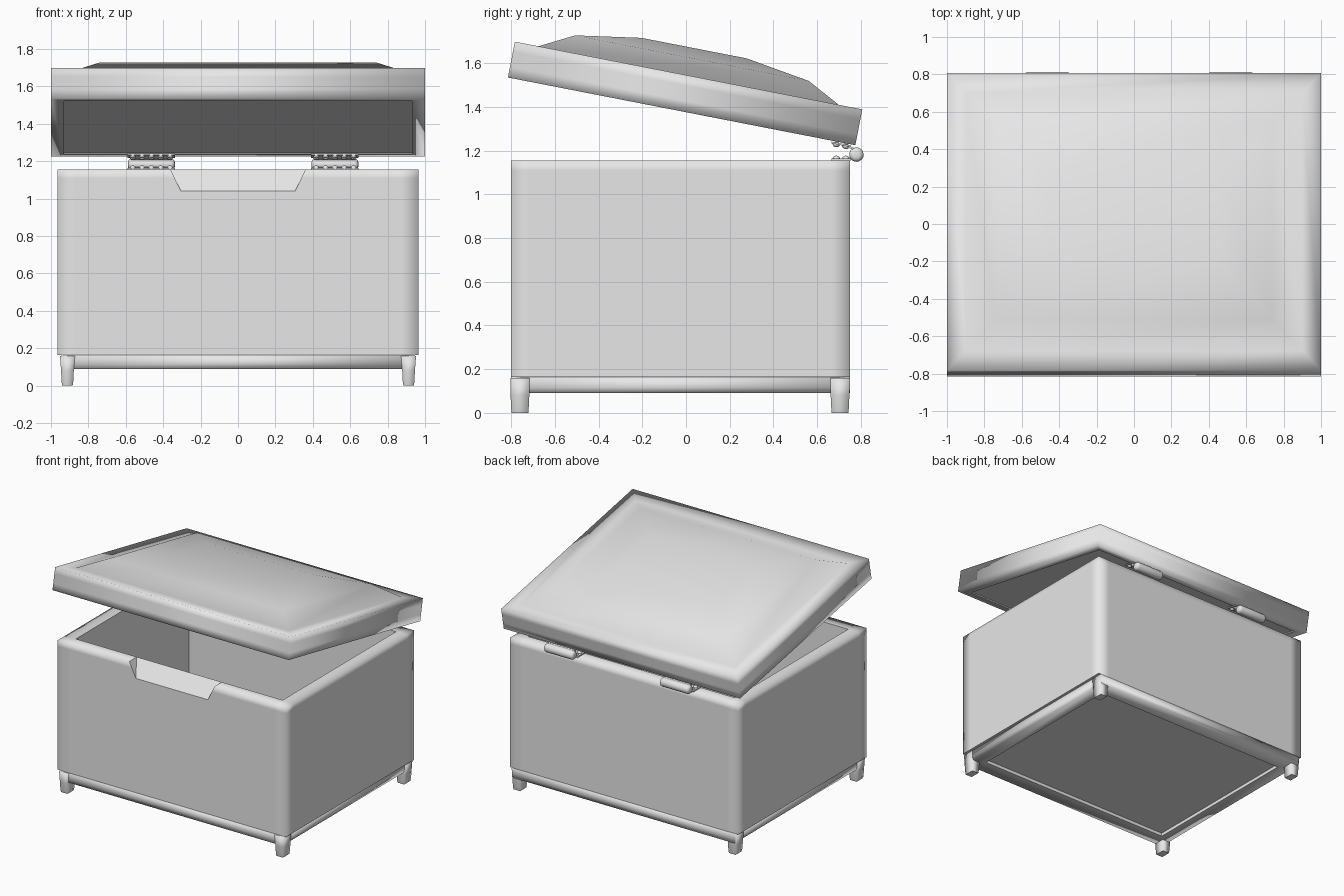
import bpy, bmesh, math
from mathutils import Vector, Matrix

cube = bpy.data.objects.get("Cube")
if cube:
    bpy.data.objects.remove(cube, do_unlink=True)

grey = bpy.data.materials.new("light_grey")
grey.use_nodes = True
COLOUR = (0.8, 0.8, 0.8, 1)
grey.diffuse_color = COLOUR
for node in grey.node_tree.nodes:
    if node.type == 'BSDF_PRINCIPLED':
        node.inputs["Base Color"].default_value = COLOUR


def make_object(name, bm, loc=(0, 0, 0), rot_x=0.0):
    bmesh.ops.recalc_face_normals(bm, faces=bm.faces)
    for f in bm.faces:
        f.smooth = True
    mesh = bpy.data.meshes.new(name)
    bm.to_mesh(mesh)
    bm.free()
    mesh.materials.append(grey)
    ob = bpy.data.objects.new(name, mesh)
    ob.location = loc
    ob.rotation_euler.x = rot_x
    bpy.context.collection.objects.link(ob)
    return ob


def loft(rings):
    """Stack of rectangles (half x, half y, z), closed at both ends."""
    bm = bmesh.new()
    loops = [[bm.verts.new((sx * hx, sy * hy, z))
              for sx, sy in ((-1, -1), (1, -1), (1, 1), (-1, 1))]
             for hx, hy, z in rings]
    for a, b in zip(loops, loops[1:]):
        for i in range(4):
            j = (i + 1) % 4
            bm.faces.new((a[i], a[j], b[j], b[i]))
    bm.faces.new(loops[0])
    bm.faces.new(loops[-1])
    return bm


def sharpen(bm, inside):
    """Keep the edges crisp where both ends satisfy the rule."""
    for e in bm.edges:
        if all(inside(v.co) for v in e.verts):
            e.smooth = False


def cut(bm, axis, positions):
    """Add flush supporting loops across an axis."""
    normal = Vector((0, 0, 0))
    normal[axis] = 1
    for p in positions:
        bmesh.ops.bisect_plane(bm, geom=bm.verts[:] + bm.edges[:] + bm.faces[:],
                               plane_co=normal * p, plane_no=normal)


def cutter(name, bm, loc=(0, 0, 0)):
    ob = make_object(name, bm, loc)
    ob.hide_render = True
    ob.hide_viewport = True
    return ob


# Box body: frame loops around flush panels
MID_Y = -0.025
HX, HY, TOP = 0.966, 0.775, 1.155
bm = loft([(HX, HY, 0.165), (HX, HY, 1.11), (HX, HY, TOP)])
cut(bm, 0, (-0.87, 0.87))
cut(bm, 1, (-0.69, 0.69))
body = make_object("chest_body", bm, (0, MID_Y, 0))

# Cavity and the sloped grip notch in the front rim
cavity = cutter("cavity_cutter", loft([(0.875, 0.685, 0.2), (0.875, 0.685, 1.4)]), (0, MID_Y, 0))
bm = bmesh.new()
for half, y, z in ((0.274, -0.85, 0.975), (0.373, -0.85, 1.182), (0.373, -0.69, 1.182)):
    for s in (-1, 1):
        bm.verts.new((s * half, y, z))
bmesh.ops.convex_hull(bm, input=bm.verts)
notch = cutter("notch_cutter", bm)

for tool in (cavity, notch):
    mod = body.modifiers.new("cut", 'BOOLEAN')
    mod.object = tool
    mod.solver = 'EXACT'
bpy.context.view_layer.update()
evaluated = body.evaluated_get(bpy.context.evaluated_depsgraph_get())
bm = bmesh.new()
bm.from_mesh(evaluated.to_mesh())
evaluated.to_mesh_clear()
sharpen(bm, lambda c: abs(c.x) < 0.88 and abs(c.y) < 0.688)
sharpen(bm, lambda c: abs(c.x) < 0.4 and c.y < -0.6 and c.z > 1.03)
sharpen(bm, lambda c: c.z < 0.17)
body.modifiers.clear()
bm.to_mesh(body.data)
bm.free()
for tool in (cavity, notch):
    bpy.data.objects.remove(tool, do_unlink=True)

# Base apron with a recessed underside
bm = loft([(0.84, 0.66, 0.115), (0.84, 0.66, 0.09), (0.935, HY, 0.09),
           (0.945, HY, 0.115), (0.945, HY, 0.166)])
sharpen(bm, lambda c: abs(c.x) < 0.9)
make_object("base_apron", bm, (0, MID_Y, 0))

# Four feet
for side, sx in (("right", -1), ("left", 1)):
    for end, y in (("front", -0.76), ("back", 0.705)):
        bm = loft([(0.028, 0.038, 0), (0.031, 0.04, 0.02),
                   (0.034, 0.043, 0.08), (0.04, 0.044, 0.16)])
        sharpen(bm, lambda c: c.z < 0.01)
        make_object(f"{end}_{side}_foot", bm, (sx * 0.912, y, 0))

# Raised lid: shallow underside recess, skirt and stepped dome
TILT = -math.atan2(0.31, 1.59)
bm = loft([(0.93, 0.745, 0.008), (0.93, 0.745, 0), (1, 0.81, 0), (1, 0.81, 0.05),
           (1, 0.81, 0.12), (1, 0.81, 0.167), (0.9, 0.70, 0.167),
           (0.74, 0.545, 0.248), (0.45, 0.245, 0.295)])
sharpen(bm, lambda c: abs(c.x) < 0.95 and c.z < 0.02)
make_object("lid", bm, (0, -0.02, 1.38), TILT)


def hinge_leaf(name, x, y, z, tilt, bump):
    """Thin plate with a row of rivets on its exposed side."""
    bm = loft([(0.127, 0.045, -0.004), (0.127, 0.045, 0.004)])
    for e in bm.edges:
        e.smooth = False
    for i in range(5):
        for row in (-0.022, 0.022):
            place = Matrix.Translation(((i - 2) * 0.05, row, bump * 0.004))
            bmesh.ops.create_uvsphere(bm, u_segments=10, v_segments=6, radius=0.017,
                                      matrix=place @ Matrix.Diagonal((1, 1, 0.8, 1)))
    make_object(name, bm, (x, y, z), tilt)


# Two hinges with a pill-shaped barrel behind
for side, x in (("right", -0.463), ("left", 0.518)):
    hinge_leaf(f"{side}_hinge_lower_leaf", x, 0.71, 1.16, 0, 1)
    hinge_leaf(f"{side}_hinge_upper_leaf", x, 0.71, 1.229, TILT, -1)
    bm = bmesh.new()
    bmesh.ops.create_cone(bm, cap_ends=True, segments=16, radius1=0.033, radius2=0.033,
                          depth=0.25, matrix=Matrix.Rotation(math.pi / 2, 4, 'Y'))
    rims = [e for e in bm.edges if abs(e.verts[0].co.x - e.verts[1].co.x) < 0.01]
    bmesh.ops.bevel(bm, geom=rims, offset=0.02, segments=3, profile=0.5, affect='EDGES')
    make_object(f"{side}_hinge_barrel", bm, (x, 0.78, 1.182), 0.5)
    # Short links joining the barrel to both leaves
    for part, z, turn in (("lower", 1.165, 0.2), ("upper", 1.214, -0.45)):
        bm = loft([(0.11, 0.02, -0.005), (0.11, 0.02, 0.005)])
        for e in bm.edges:
            e.smooth = False
        make_object(f"{side}_hinge_{part}_link", bm, (x, 0.755, z), turn)
